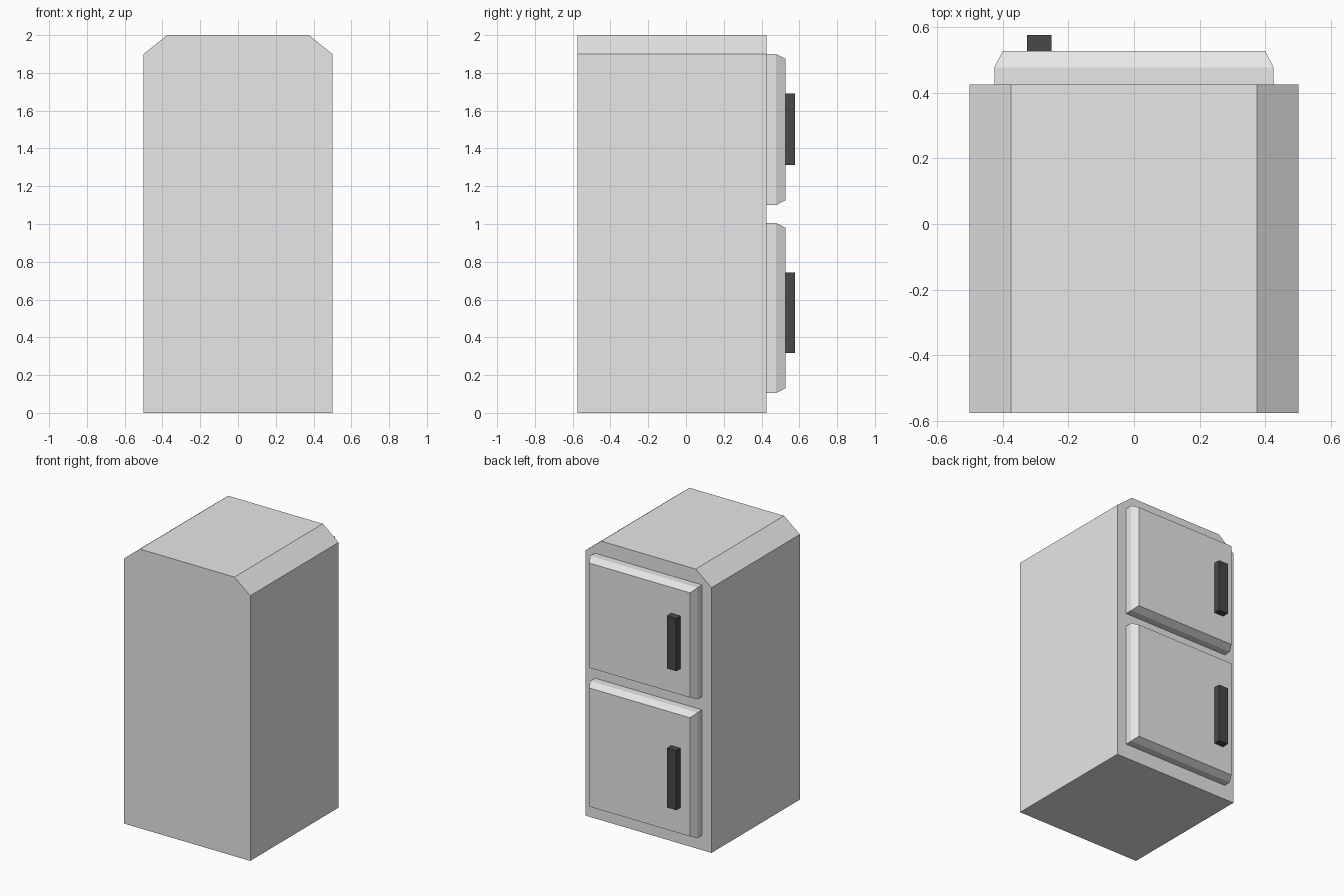
import bpy, bmesh

if "Cube" in bpy.data.objects:
    bpy.data.objects.remove(bpy.data.objects["Cube"])


def material(name, value):
    m = bpy.data.materials.new(name)
    m.diffuse_color = (value, value, value, 1)
    m.use_nodes = True
    m.node_tree.nodes["Principled BSDF"].inputs["Base Color"].default_value = m.diffuse_color
    return m


light_grey = material("light grey", 0.8)
dark_grey = material("dark grey", 0.066)


def loft(name, loops, mat):
    """Join matching loops of points into a closed solid."""
    bm = bmesh.new()
    rings = [[bm.verts.new(p) for p in loop] for loop in loops]
    n = len(rings[0])
    for a, b in zip(rings, rings[1:]):
        for i in range(n):
            j = (i + 1) % n
            bm.faces.new((a[i], a[j], b[j], b[i]))
    bm.faces.new(rings[0])
    bm.faces.new(rings[-1])
    bmesh.ops.recalc_face_normals(bm, faces=bm.faces)
    mesh = bpy.data.meshes.new(name)
    bm.to_mesh(mesh)
    bm.free()
    mesh.materials.append(mat)
    obj = bpy.data.objects.new(name, mesh)
    bpy.context.collection.objects.link(obj)
    return obj


def rect(x0, x1, y, z0, z1, inset=0):
    x0, x1, z0, z1 = x0 + inset, x1 - inset, z0 + inset, z1 - inset
    return [(x0, y, z0), (x1, y, z0), (x1, y, z1), (x0, y, z1)]


# Cabinet: box profile with chamfered top corners, extruded along y
profile = [(-0.5, 0), (0.5, 0), (0.5, 1.9), (0.375, 2), (-0.375, 2), (-0.5, 1.9)]
loft("cabinet", [[(x, y, z) for x, z in profile] for y in (-0.575, 0.425)], light_grey)

# Doors with a sloped rim, each with a bar handle
for label, door_z, handle_z in (("upper", (1.1, 1.9), (1.313, 1.69)),
                                ("lower", (0.105, 1.005), (0.317, 0.742))):
    loft(label + "_door", [rect(-0.425, 0.425, 0.425, *door_z),
                           rect(-0.425, 0.425, 0.477, *door_z),
                           rect(-0.425, 0.425, 0.526, *door_z, inset=0.025)], light_grey)
    loft(label + "_handle", [rect(-0.326, -0.251, y, *handle_z) for y in (0.526, 0.576)],
         dark_grey)
